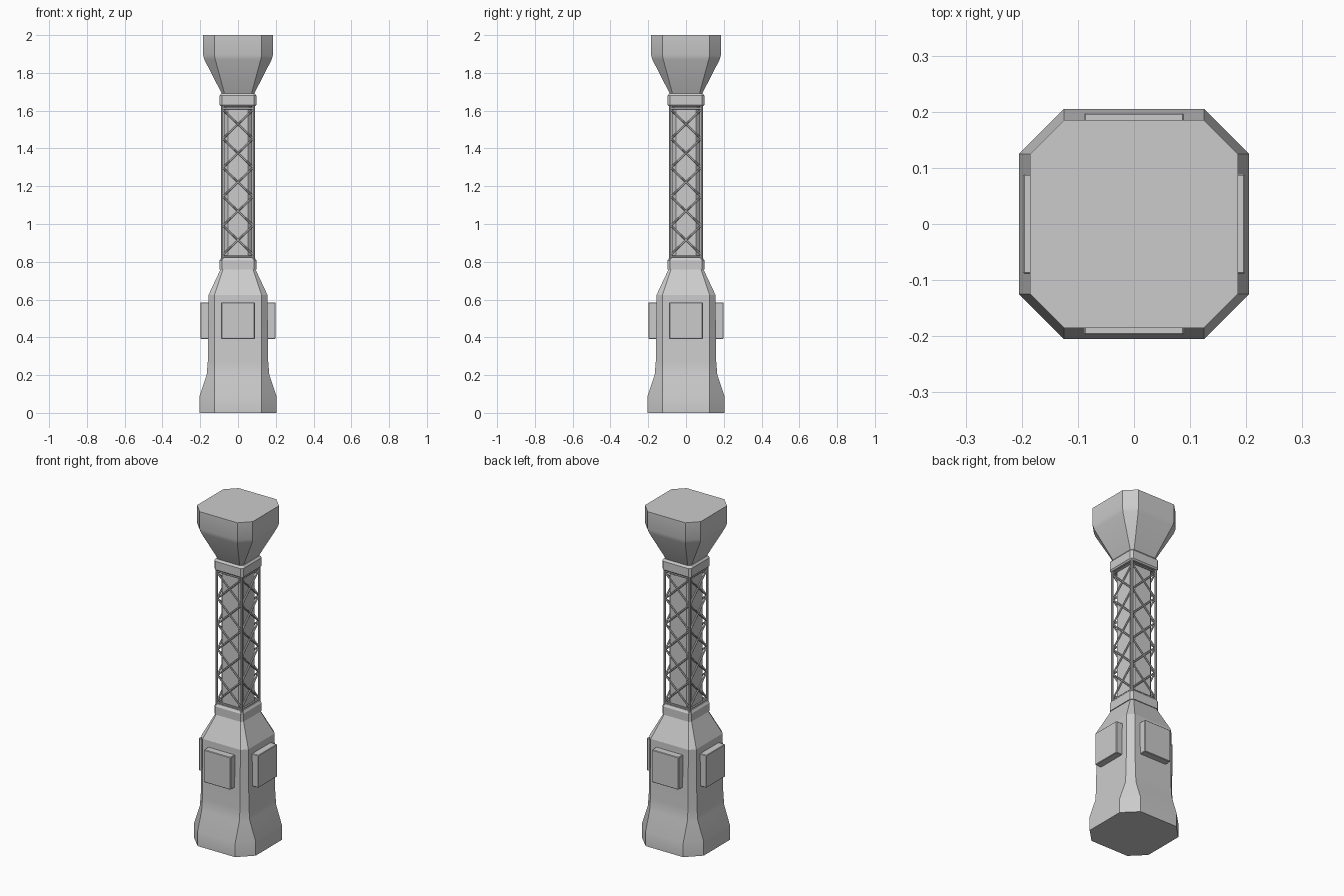
import bpy, bmesh, math
from mathutils import Vector, Matrix

if "Cube" in bpy.data.objects:
    bpy.data.objects.remove(bpy.data.objects["Cube"])


def finish(name, bm, smooth=0):
    bmesh.ops.recalc_face_normals(bm, faces=bm.faces[:])
    me = bpy.data.meshes.new(name)
    bm.to_mesh(me)
    bm.free()
    ob = bpy.data.objects.new(name, me)
    bpy.context.collection.objects.link(ob)
    if smooth:
        bpy.ops.object.select_all(action='DESELECT')
        ob.select_set(True)
        bpy.context.view_layer.objects.active = ob
        bpy.ops.object.shade_smooth_by_angle(angle=math.radians(smooth))
    return ob


def loft(name, profile, smooth=0):
    """Stack of chamfered squares: each entry is (z, half width, flat half length)."""
    bm = bmesh.new()
    rings = []
    for z, h, c in profile:
        pts = [(h, -c), (h, c), (c, h), (-c, h), (-h, c), (-h, -c), (-c, -h), (c, -h)]
        rings.append([bm.verts.new((x, y, z)) for x, y in pts])
    for a, b in zip(rings, rings[1:]):
        for i in range(8):
            j = (i + 1) % 8
            bm.faces.new((a[i], a[j], b[j], b[i]))
    bm.faces.new(rings[0])
    bm.faces.new(rings[-1])
    return finish(name, bm, smooth)


def rod(bm, a, b, r, sides=8):
    a, b = Vector(a), Vector(b)
    d = b - a
    m = Matrix.Translation((a + b) / 2) @ d.to_track_quat('Z', 'Y').to_matrix().to_4x4()
    bmesh.ops.create_cone(bm, cap_ends=True, segments=sides, radius1=r, radius2=r,
                          depth=d.length, matrix=m)


# Flared pedestal, collars and head
loft("pedestal", [(0, .205, .125), (.085, .205, .125), (.2, .166, .125), (.27, .16, .125),
                  (.625, .156, .125), (.765, .09, .078)], 20)
loft("lower_collar", [(.76, .097, .084), (.808, .097, .084), (.822, .088, .076)])
loft("upper_collar", [(1.622, .09, .078), (1.63, .097, .084), (1.68, .097, .084), (1.692, .088, .076)])
loft("head", [(1.685, .083, .07), (1.87, .178, .12), (1.895, .185, .125), (2.0, .185, .125)], 20)

# Shaft core
loft("shaft_core", [(.8, .073, .054), (1.65, .073, .054)])

# Corner posts
bm = bmesh.new()
for sx in (-1, 1):
    for sy in (-1, 1):
        rod(bm, (sx * .083, sy * .083, .8), (sx * .083, sy * .083, 1.65), .0075)
finish("corner_posts", bm, 40)

# Cross-braced lattice and wall panel on each of the four sides
bays, z0, z1 = 5, .838, 1.605
step = (z1 - z0) / bays
for k, side in enumerate(("front", "right", "back", "left")):
    turn = Matrix.Rotation(k * math.pi / 2, 4, 'Z')

    bm = bmesh.new()
    for i in range(bays):
        for s in (-1, 1):
            rod(bm, (-s * .08, -.081, z0 + i * step), (s * .08, -.081, z0 + (i + 1) * step), .005, 6)
    for z in (.828, 1.613):
        rod(bm, (-.083, -.081, z), (.083, -.081, z), .006, 6)
    bm.transform(turn)
    finish(side + "_lattice", bm)

    bm = bmesh.new()
    bmesh.ops.create_cube(bm, size=1)
    bm.transform(Matrix.Translation((0, -.168, .488)) @ Matrix.Diagonal((.178, .06, .195, 1)))
    bm.transform(turn)
    ob = finish(side + "_panel", bm)
    bev = ob.modifiers.new("edge", 'BEVEL')
    bev.width, bev.segments = .003, 1
